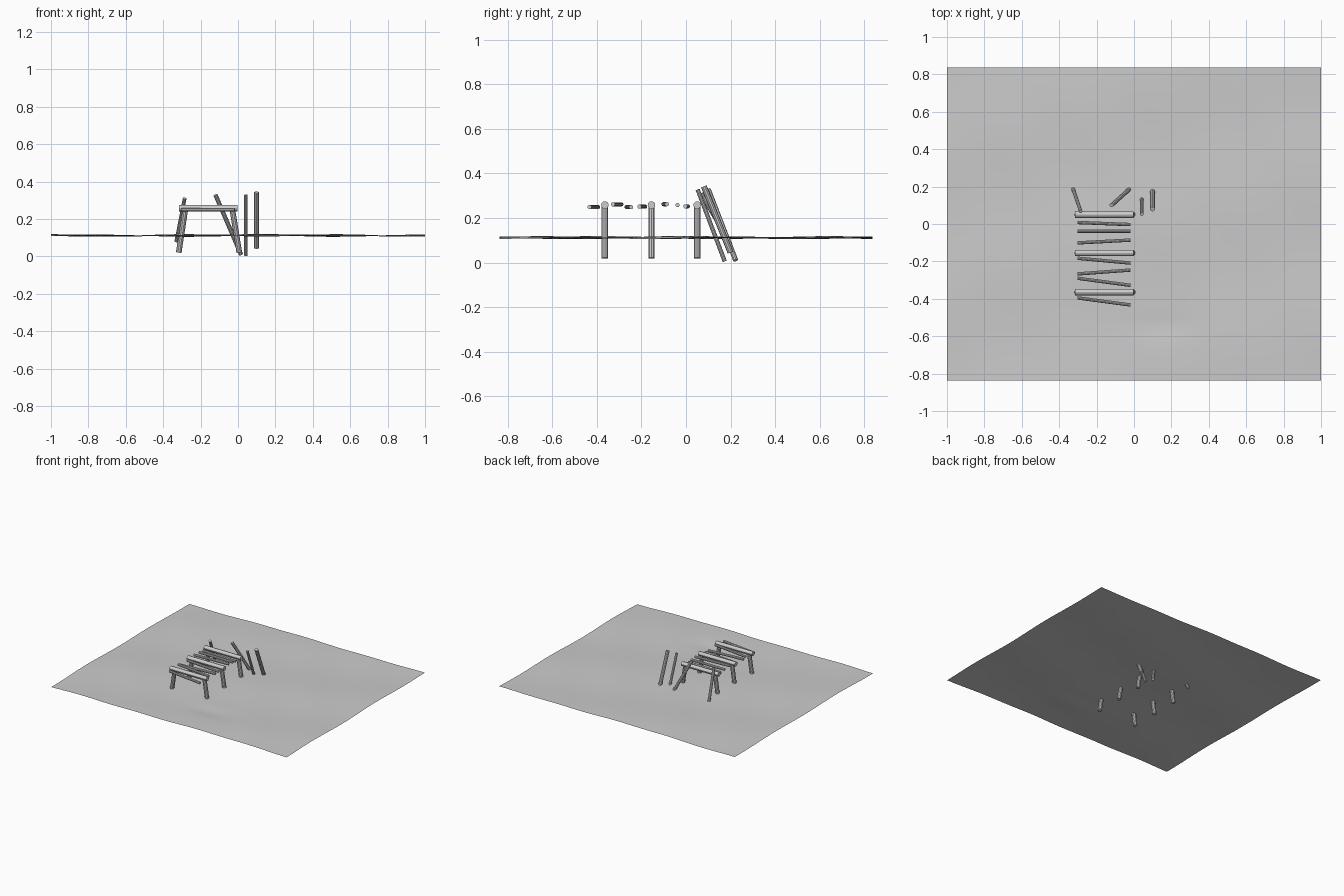
import bpy, bmesh
from math import sin, exp
from mathutils import Vector

if "Cube" in bpy.data.objects:
    bpy.data.objects.remove(bpy.data.objects["Cube"])


def log(name, a, b, r, sides=10):
    """Round timber between two points."""
    a, b = Vector(a), Vector(b)
    bpy.ops.mesh.primitive_cylinder_add(vertices=sides, radius=r, depth=(b - a).length,
                                        location=(a + b) / 2)
    ob = bpy.context.object
    ob.name = name
    ob.rotation_euler = (b - a).to_track_quat('Z', 'Y').to_euler()
    bpy.ops.object.shade_smooth_by_angle()
    return ob


# gently rolling ground sheet
def height(x, y):
    h = 0.112 + 0.003 * sin(5 * x + 2 * y + 1) + 0.003 * sin(8 * y - 2.5 * x - 4.4)
    h += 0.0015 * sin(13 * x + 9 * y)
    return h - 0.007 * exp(-((x - 0.14) / 0.16) ** 2 - ((y + 0.54) / 0.06) ** 2)


bm = bmesh.new()
bmesh.ops.create_grid(bm, x_segments=48, y_segments=40, size=1)
for v in bm.verts:
    v.co.y *= 0.837
    v.co.z = height(v.co.x, v.co.y)
for f in bm.faces:
    f.smooth = True
me = bpy.data.meshes.new("ground")
bm.to_mesh(me)
bm.free()
bpy.context.collection.objects.link(bpy.data.objects.new("ground", me))

# three trestles: cross beam on two splayed legs
for y in (-0.364, -0.155, 0.05):
    log("cross_beam", (-0.316, y, 0.258), (-0.004, y, 0.258), 0.017, 12)
    log("left_leg", (-0.317, y, 0.02), (-0.282, y, 0.25), 0.015)
    log("right_leg", (0.007, y, 0.02), (-0.03, y, 0.25), 0.015)

# slats laid loosely across: left y, right y, height
for yl, yr, z in ((-0.395, -0.433, 0.249), (-0.29, -0.328, 0.261), (-0.267, -0.246, 0.249),
                  (-0.183, -0.209, 0.251), (-0.101, -0.086, 0.262), (-0.038, -0.038, 0.258),
                  (0.008, -0.003, 0.252)):
    log("slat", (-0.302, yl, z), (-0.018, yr, z), 0.0095)

# stakes leaning toward the far trestle: bottom, top, radius
for a, b, r in (((-0.33, 0.2, 0.08), (-0.285, 0.068, 0.31), 0.01),
                ((0.016, 0.223, 0.01), (-0.12, 0.1, 0.328), 0.0115),
                ((0.042, 0.174, 0.005), (0.042, 0.052, 0.328), 0.0095),
                ((0.099, 0.2, 0.045), (0.099, 0.08, 0.342), 0.0135)):
    log("leaning_stake", a, b, r)
